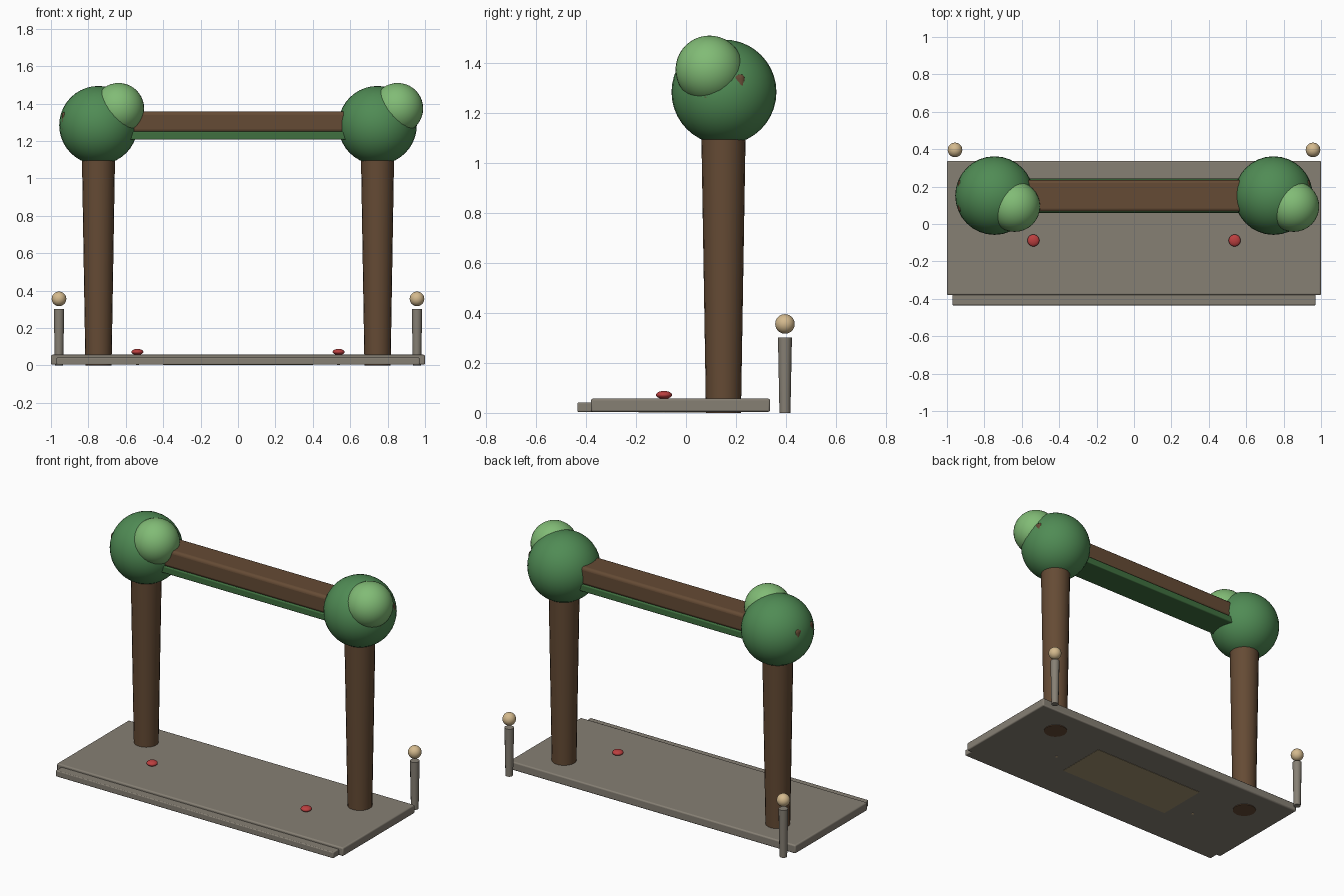
import bpy
from math import radians

if "Cube" in bpy.data.objects:
    bpy.data.objects.remove(bpy.data.objects["Cube"])


def material(name, rgb):
    m = bpy.data.materials.new(name)
    m.diffuse_color = (*rgb, 1)
    m.use_nodes = True
    m.node_tree.nodes["Principled BSDF"].inputs["Base Color"].default_value = m.diffuse_color
    return m


BARK = material("bark", (0.13, 0.07, 0.035))
LEAF = material("leaf", (0.08, 0.26, 0.09))
LIGHT_LEAF = material("light_leaf", (0.22, 0.50, 0.18))
MOSS = material("moss", (0.05, 0.16, 0.05))
STONE = material("stone", (0.24, 0.215, 0.175))
PATH = material("path", (0.36, 0.29, 0.16))
LAMP = material("lamp", (0.66, 0.49, 0.27))
RED = material("red", (0.50, 0.05, 0.05))


def finish(name, mat):
    o = bpy.context.object
    o.name = name
    o.data.materials.append(mat)
    bpy.ops.object.transform_apply(location=False, rotation=False, scale=True)
    bpy.ops.object.shade_smooth_by_angle(angle=radians(35))
    return o


def box(name, lo, hi, mat, bevel=0.0):
    bpy.ops.mesh.primitive_cube_add(size=1, location=[(a + b) / 2 for a, b in zip(lo, hi)])
    o = bpy.context.object
    o.scale = [b - a for a, b in zip(lo, hi)]
    finish(name, mat)
    if bevel:
        mod = o.modifiers.new("bevel", 'BEVEL')
        mod.width = bevel
        mod.segments = 3
    return o


def ball(name, loc, r, mat, squash=1.0):
    bpy.ops.mesh.primitive_uv_sphere_add(segments=32, ring_count=20, radius=r, location=loc)
    bpy.context.object.scale.z = squash
    return finish(name, mat)


def taper(name, x, y, z0, z1, r0, r1, mat, sides=20):
    bpy.ops.mesh.primitive_cone_add(vertices=sides, radius1=r0, radius2=r1, depth=z1 - z0,
                                    location=(x, y, (z0 + z1) / 2))
    return finish(name, mat)


# Stone base with a front step and a path plate just showing underneath
box("base_slab", (-1, -0.38, 0.004), (1, 0.337, 0.057), STONE, 0.008)
box("front_step", (-0.97, -0.435, 0.004), (0.97, -0.34, 0.042), STONE, 0.005)
box("path_plate", (-0.4, -0.19, 0.002), (0.4, 0.14, 0.05), PATH)

# Crossbeam with moss below
box("crossbeam", (-0.942, 0.066, 1.245), (0.942, 0.236, 1.357), BARK, 0.018)
box("beam_moss", (-0.72, 0.06, 1.207), (0.72, 0.242, 1.25), MOSS, 0.006)

for side, s in (("left", -1), ("right", 1)):
    # Trunk and its leafy crown; the small tuft leans the same way on both
    taper(side + "_trunk", s * 0.746, 0.15, 0, 1.2, 0.07, 0.09, BARK)
    ball(side + "_crown", (s * 0.746, 0.152, 1.284), 0.21, LEAF)
    ball(side + "_tuft", (s * 0.746 + 0.108, 0.094, 1.374), 0.136, LIGHT_LEAF)
    # Rear lamp post with floating lamp
    taper(side + "_post", s * 0.957, 0.396, 0, 0.302, 0.022, 0.028, STONE, 12)
    ball(side + "_lamp", (s * 0.957, 0.396, 0.356), 0.039, LAMP)
    # Red toadstool
    taper(side + "_toadstool_stem", s * 0.538, -0.088, 0.002, 0.07, 0.008, 0.01, LAMP, 10)
    ball(side + "_toadstool_cap", (s * 0.538, -0.088, 0.072), 0.032, RED, 0.5)
